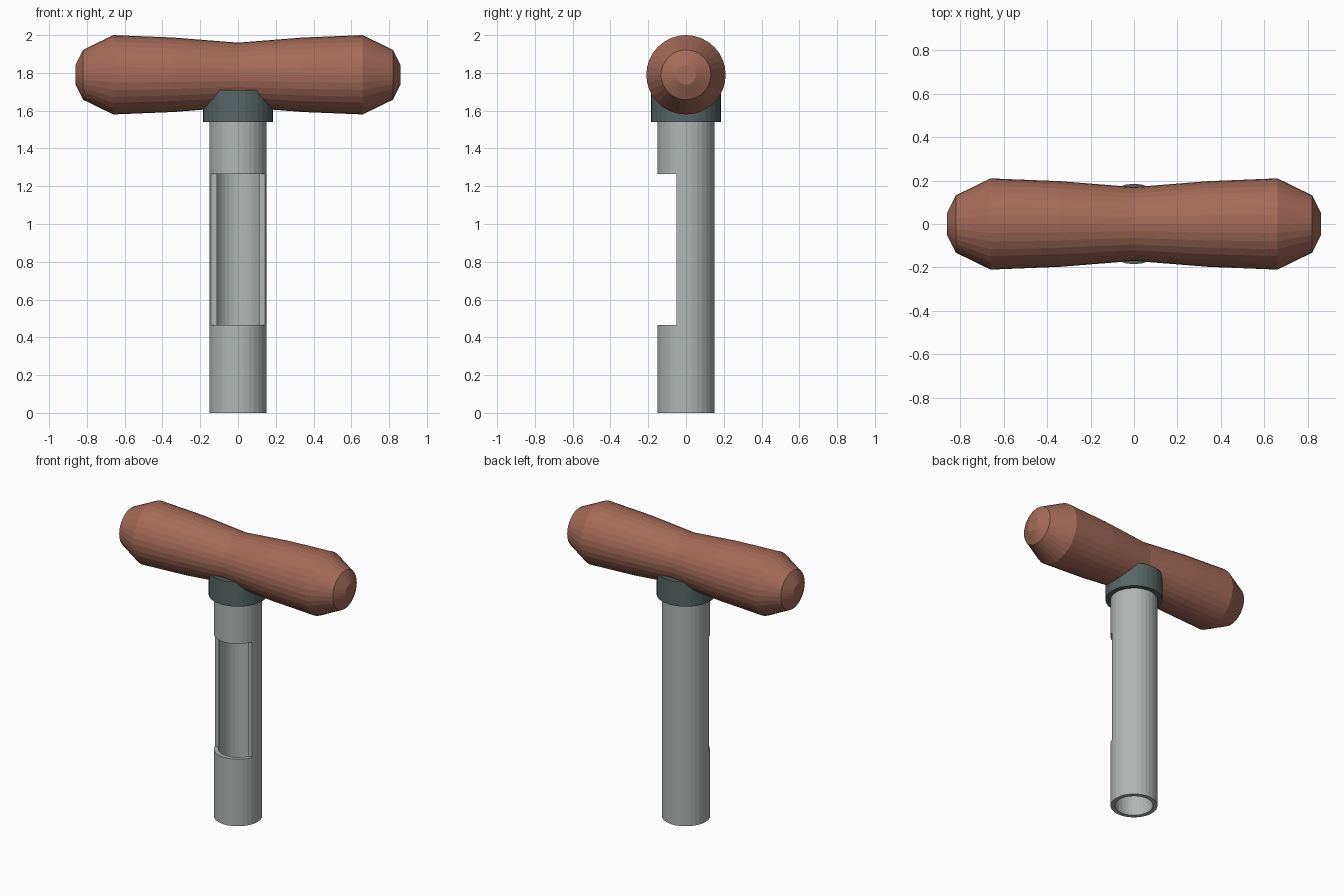
import bpy, bmesh, math

if "Cube" in bpy.data.objects:
    bpy.data.objects.remove(bpy.data.objects["Cube"])

SIDES = 32


def material(name, rgb):
    m = bpy.data.materials.new(name)
    m.diffuse_color = (*rgb, 1)
    m.use_nodes = True
    m.node_tree.nodes["Principled BSDF"].inputs["Base Color"].default_value = m.diffuse_color
    return m


def lathe(name, profile, mat, closed=False):
    """Revolve (radius, height) points around z; open profiles get end caps."""
    bm = bmesh.new()
    rings = []
    for r, h in profile:
        rings.append([bm.verts.new((r * math.cos(a), r * math.sin(a), h))
                      for a in (2 * math.pi * i / SIDES for i in range(SIDES))])
    pairs = list(zip(rings, rings[1:]))
    if closed:
        pairs.append((rings[-1], rings[0]))
    else:
        bm.faces.new(rings[0])
        bm.faces.new(rings[-1])
    for a, b in pairs:
        for i in range(SIDES):
            j = (i + 1) % SIDES
            bm.faces.new((a[i], a[j], b[j], b[i]))
    bmesh.ops.recalc_face_normals(bm, faces=bm.faces)
    me = bpy.data.meshes.new(name)
    bm.to_mesh(me)
    bm.free()
    me.materials.append(mat)
    ob = bpy.data.objects.new(name, me)
    bpy.context.collection.objects.link(ob)
    return ob


wood = material("handle_brown", (0.37, 0.145, 0.10))
dark = material("collar_dark", (0.10, 0.13, 0.13))
steel = material("tube_grey", (0.44, 0.47, 0.46))

# Cross handle: mirrored waisted profile laid along x
half = [(0.17, 0), (0.197, 0.34), (0.21, 0.66), (0.132, 0.82), (0.052, 0.86)]
handle = lathe("handle", [(r, -h) for r, h in half[:0:-1]] + half, wood)
handle.rotation_euler = (0, math.pi / 2, 0)
handle.location.z = 1.79

# Collar joining tube and handle
lathe("collar", [(0.185, 1.54), (0.185, 1.71)], dark)

# Hollow tube
tube = lathe("tube", [(0.152, 0), (0.152, 1.58), (0.123, 1.58), (0.123, 0)],
             steel, closed=True)

# Window cut in the front of the tube
bpy.ops.mesh.primitive_cube_add(size=1, location=(0, -0.25, 0.865))
cutter = bpy.context.object
cutter.name = "window_cutter"
cutter.scale = (0.6, 0.4, 0.8)
cutter.hide_render = True
mod = tube.modifiers.new("window", 'BOOLEAN')
mod.operation = 'DIFFERENCE'
mod.object = cutter
bpy.context.view_layer.objects.active = tube
bpy.ops.object.modifier_apply(modifier=mod.name)
bpy.data.objects.remove(cutter)
